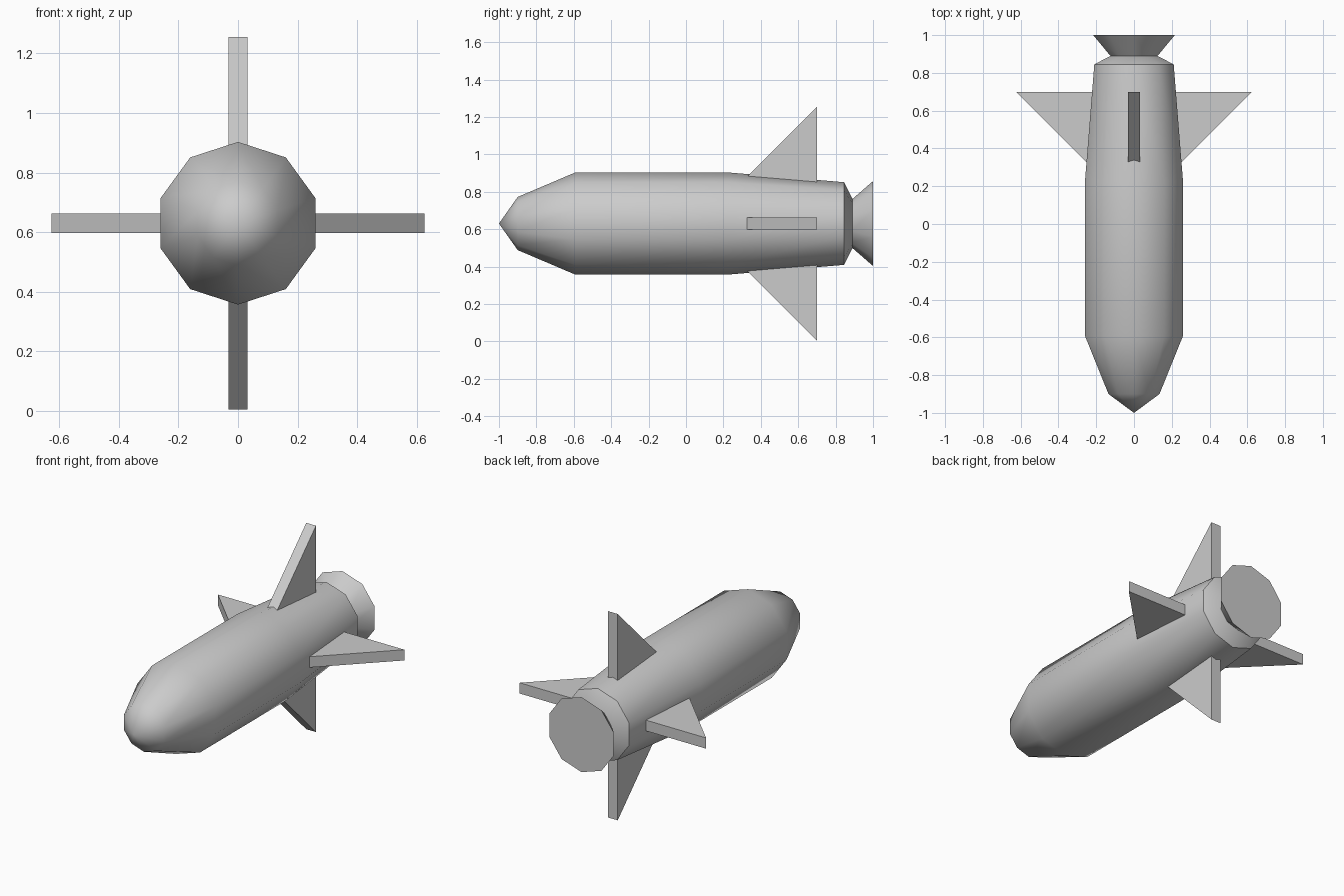
import bpy, bmesh, math

if "Cube" in bpy.data.objects:
    bpy.data.objects.remove(bpy.data.objects["Cube"])

AXIS_Z = 0.63   # height of the centre line
SIDES = 10


def new_object(name, bm):
    bmesh.ops.recalc_face_normals(bm, faces=bm.faces[:])
    mesh = bpy.data.meshes.new(name)
    bm.to_mesh(mesh)
    bm.free()
    ob = bpy.data.objects.new(name, mesh)
    ob.location.z = AXIS_Z
    bpy.context.collection.objects.link(ob)
    return ob


def lathe(name, profile):
    """Ten-sided surface around the y axis from (y, radius) points, ends closed."""
    bm = bmesh.new()
    rings = []
    for y, r in profile:
        if r == 0:
            rings.append([bm.verts.new((0, y, 0))] * SIDES)
            continue
        angles = [math.pi / 2 + 2 * math.pi * i / SIDES for i in range(SIDES)]
        rings.append([bm.verts.new((r * math.cos(a), y, r * math.sin(a))) for a in angles])
    for a, b in zip(rings, rings[1:]):
        for i in range(SIDES):
            j = (i + 1) % SIDES
            bm.faces.new(dict.fromkeys((a[i], a[j], b[j], b[i])))
    for ring, (_, r) in ((rings[0], profile[0]), (rings[-1], profile[-1])):
        if r > 0:
            bm.faces.new(ring)
    ob = new_object(name, bm)
    bpy.ops.object.select_all(action='DESELECT')
    ob.select_set(True)
    bpy.context.view_layer.objects.active = ob
    bpy.ops.object.shade_smooth_by_angle(angle=math.radians(40))
    return ob


def fin(name, turn):
    """Triangular plate pointing outwards, turned around the centre line."""
    bm = bmesh.new()
    t = 0.0325
    outline = [(0.295, 0.22), (0.70, 0.625), (0.70, 0.20)]
    face = bm.faces.new([bm.verts.new((-t, y, r)) for y, r in outline])
    ext = bmesh.ops.extrude_face_region(bm, geom=[face], use_keep_orig=True)
    moved = [v for v in ext['geom'] if isinstance(v, bmesh.types.BMVert)]
    bmesh.ops.translate(bm, verts=moved, vec=(2 * t, 0, 0))
    ob = new_object(name, bm)
    ob.rotation_euler.y = turn


# Hull with pointed nose and tapered tail
lathe("hull", [(-1.0, 0), (-0.90, 0.142), (-0.592, 0.273), (0.225, 0.273),
               (0.845, 0.221), (0.89, 0.131)])

# Flared exhaust nozzle with a flat end
lathe("nozzle", [(0.885, 0.127), (1.0, 0.227)])

# Four fins around the tail
for i, side in enumerate(("top", "right", "bottom", "left")):
    fin(side + "_fin", i * math.pi / 2)
